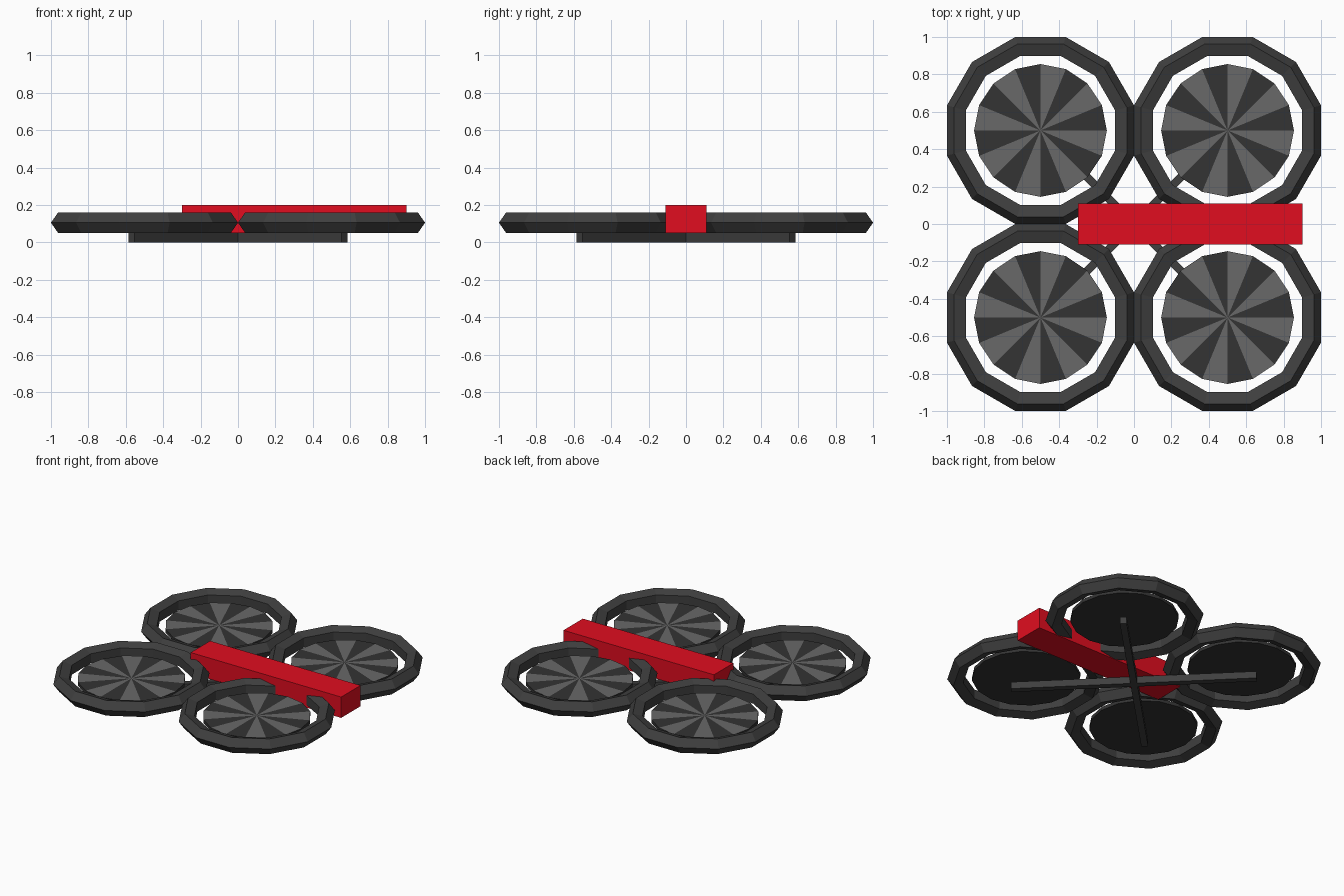
import bpy, bmesh
from math import radians, pi, cos, sin

if "Cube" in bpy.data.objects:
    bpy.data.objects.remove(bpy.data.objects["Cube"])


def material(name, rgb):
    m = bpy.data.materials.new(name)
    m.diffuse_color = (*rgb, 1)
    m.use_nodes = True
    m.node_tree.nodes["Principled BSDF"].inputs["Base Color"].default_value = m.diffuse_color
    return m


RED = material("red", (0.75, 0.004, 0.014))
FRAME = material("frame_grey", (0.05, 0.05, 0.05))
DARK = material("blade_dark", (0.033, 0.033, 0.033))
LIGHT = material("blade_light", (0.14, 0.14, 0.14))


def box(name, size, loc, mat, angle=0):
    bpy.ops.mesh.primitive_cube_add(size=1, location=loc, rotation=(0, 0, angle))
    ob = bpy.context.object
    ob.name = name
    ob.scale = size
    ob.data.materials.append(mat)
    return ob


def guard_ring(name, x, y):
    # twelve-sided hoop with a five-sided section
    bpy.ops.mesh.primitive_torus_add(
        major_segments=12, minor_segments=5, major_radius=0.46,
        minor_radius=0.0578, location=(x, y, 0.105), rotation=(0, 0, radians(15)))
    ob = bpy.context.object
    ob.name = name
    ob.data.materials.append(FRAME)


def rotor_disc(name, x, y, radius=0.355, z0=0.085, z1=0.11, n=16):
    # thin disc whose top is a fan of alternating blades
    bm = bmesh.new()
    pts = [(radius * cos(2 * pi * i / n), radius * sin(2 * pi * i / n)) for i in range(n)]
    low = [bm.verts.new((px, py, z0)) for px, py in pts]
    top = [bm.verts.new((px, py, z1)) for px, py in pts]
    hub = bm.verts.new((0, 0, z1))
    bm.faces.new(low[::-1])
    for i in range(n):
        j = (i + 1) % n
        bm.faces.new((low[i], low[j], top[j], top[i]))
        bm.faces.new((top[i], top[j], hub)).material_index = i % 2
    me = bpy.data.meshes.new(name)
    bm.to_mesh(me)
    bm.free()
    me.materials.append(DARK)
    me.materials.append(LIGHT)
    ob = bpy.data.objects.new(name, me)
    ob.location = (x, y, 0)
    bpy.context.collection.objects.link(ob)


# four guarded rotors
for sx, ns in ((-1, "left"), (1, "right")):
    for sy, nf in ((-1, "front"), (1, "back")):
        guard_ring(f"guard_ring_{nf}_{ns}", sx * 0.5, sy * 0.5)
        rotor_disc(f"rotor_{nf}_{ns}", sx * 0.5, sy * 0.5)

# crossed support arms underneath
for name, a in (("arm_a", 45), ("arm_b", -45)):
    box(name, (1.61, 0.045, 0.05), (0, 0, 0.025), FRAME, radians(a))

# long central body
box("body", (1.2, 0.22, 0.15), (0.3, 0, 0.125), RED)
